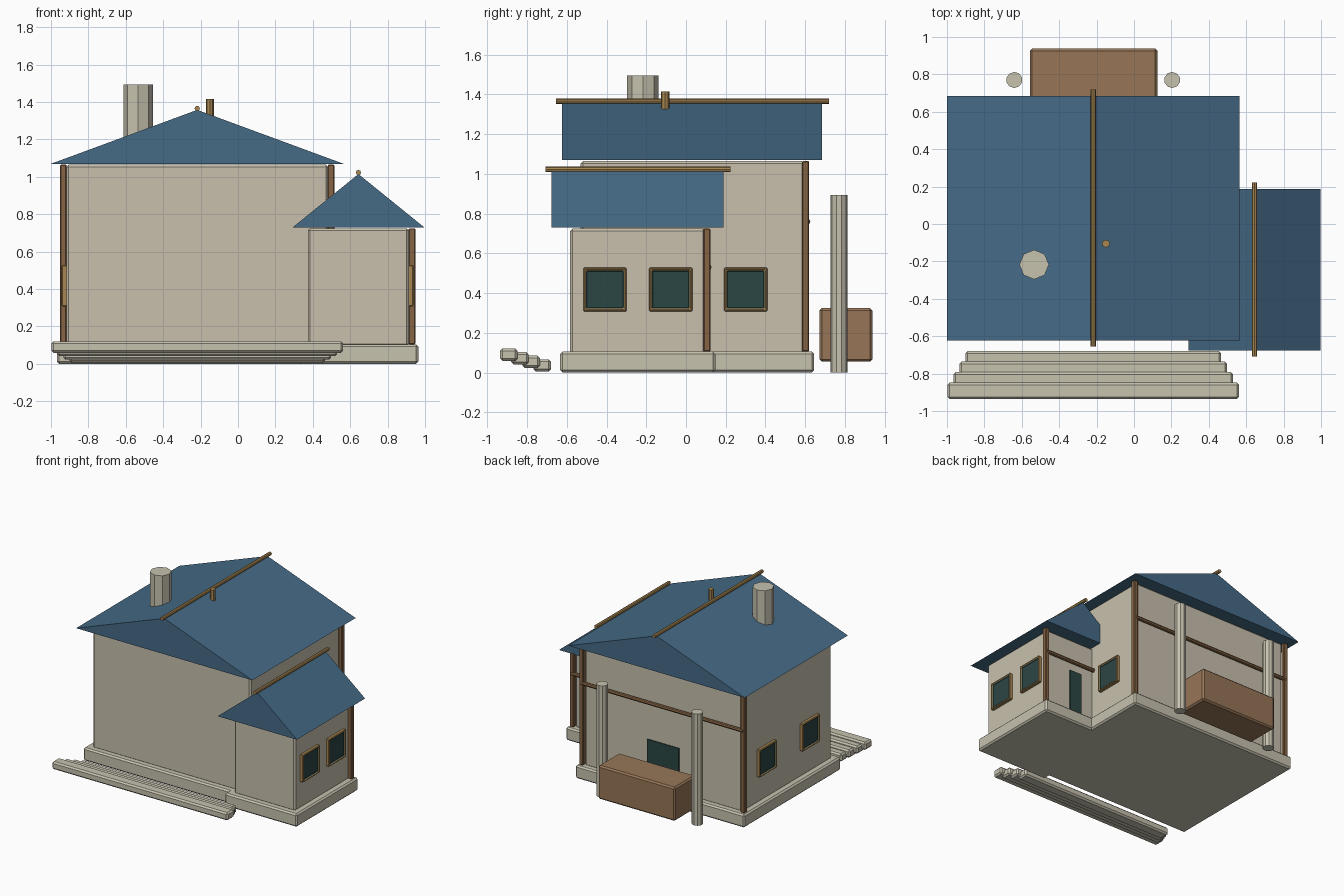
import bpy
import bmesh
from mathutils import Vector

if "Cube" in bpy.data.objects:
    bpy.data.objects.remove(bpy.data.objects["Cube"], do_unlink=True)


def material(name, rgb):
    m = bpy.data.materials.new(name)
    m.use_nodes = True
    m.diffuse_color = (*rgb, 1)
    m.node_tree.nodes["Principled BSDF"].inputs["Base Color"].default_value = (*rgb, 1)
    return m


PLASTER = material("plaster", (0.58, 0.53, 0.42))
STONE = material("stone", (0.57, 0.54, 0.43))
ROOF = material("blue roof", (0.06, 0.145, 0.24))
CRATE = material("crate wood", (0.31, 0.18, 0.095))
TIMBER = material("dark timber", (0.24, 0.13, 0.06))
TRIM = material("golden trim", (0.39, 0.24, 0.085))
GLASS = material("dark glass", (0.024, 0.061, 0.058))


def finish(name, bm, *mats):
    mesh = bpy.data.meshes.new(name)
    bmesh.ops.recalc_face_normals(bm, faces=bm.faces)
    bm.to_mesh(mesh)
    bm.free()
    for m in mats:
        mesh.materials.append(m)
    ob = bpy.data.objects.new(name, mesh)
    bpy.context.collection.objects.link(ob)
    return ob


def bevel(ob, width):
    mod = ob.modifiers.new("edge", "BEVEL")
    mod.width = width
    mod.segments = 1
    return ob


def box_mesh(xs, ys, zs):
    bm = bmesh.new()
    bmesh.ops.create_cube(bm, size=1)
    for v in bm.verts:
        v.co = Vector(r[0] if c < 0 else r[1] for c, r in zip(v.co, (xs, ys, zs)))
    return bm


def box(name, xs, ys, zs, mat, edge=0.0):
    ob = finish(name, box_mesh(xs, ys, zs), mat)
    return bevel(ob, edge) if edge else ob


def rod(name, start, end, radius, mat, sides=8):
    start, end = Vector(start), Vector(end)
    axis = end - start
    bm = bmesh.new()
    bmesh.ops.create_cone(bm, cap_ends=True, segments=sides, radius1=radius,
                          radius2=radius, depth=axis.length)
    turn = Vector((0, 0, 1)).rotation_difference(axis).to_matrix()
    for v in bm.verts:
        v.co = turn @ v.co + (start + end) / 2
    return finish(name, bm, mat)


def gable_roof(name, cx, half, ys, eave, peak):
    bm = bmesh.new()
    ends = [[bm.verts.new((x, y, z)) for x, z in
             ((cx - half, eave), (cx + half, eave), (cx, peak))] for y in ys]
    for ring in ends:
        bm.faces.new(ring)
    for i in range(3):
        j = (i + 1) % 3
        bm.faces.new((ends[0][i], ends[0][j], ends[1][j], ends[1][i]))
    return finish(name, bm, ROOF)


def window(name, wall_x, side, y):
    """Framed pane on a side wall, set back inside its frame."""
    xs = sorted((wall_x - side * 0.01, wall_x + side * 0.025))
    bm = box_mesh(xs, (y - 0.109, y + 0.109), (0.308, 0.528))
    bm.normal_update()
    front = max(bm.faces, key=lambda f: f.normal.x * side)
    bmesh.ops.inset_region(bm, faces=[front], thickness=0.02)
    pane = bmesh.ops.extrude_discrete_faces(bm, faces=[front])["faces"][0]
    for v in pane.verts:
        v.co.x -= side * 0.01
    pane.material_index = 1
    bevel(finish(name, bm, TRIM, GLASS), 0.005)


def block(name, cx, half, ys, wall_top, roof_half, peak, rail_z, post_sides):
    """One volume of the house: base, walls, roof, ridge and rear timbers."""
    front, back = ys
    xs = (cx - half, cx + half)
    base = 0.105
    box(name + "_foundation", (xs[0] - 0.05, xs[1] + 0.05),
        (front - 0.05, back + 0.05), (0, base), STONE, 0.012)
    box(name + "_walls", xs, ys, (base - 0.01, wall_top), PLASTER, 0.012)
    gable_roof(name + "_roof", cx, roof_half, (front - 0.093, back + 0.09),
               wall_top + 0.005, peak)
    rod(name + "_ridge_pole", (cx, front - 0.125, peak + 0.008),
        (cx, back + 0.125, peak + 0.008), 0.014, TRIM)
    for side in post_sides:
        x, y = cx + side * (half + 0.016), back + 0.007
        box(f"{name}_corner_post_{'left' if side > 0 else 'right'}",
            (x - 0.018, x + 0.018), (y - 0.018, y + 0.018),
            (base, wall_top), TIMBER, 0.005)
    rod(name + "_rear_rail", (xs[0] - 0.02, back + 0.016, rail_z),
        (xs[1] + 0.02, back + 0.016, rail_z), 0.015, TIMBER)
    box(name + "_rear_door", (cx - half * 0.2, cx + half * 0.2),
        (back - 0.01, back + 0.009), (base, 0.46), GLASS)


# House volumes
MAIN_X, WING_X = -0.218, 0.644
block("main", MAIN_X, 0.70, (-0.53, 0.595), 1.065, 0.782, 1.358, 0.76, (-1, 1))
block("wing", WING_X, 0.27, (-0.583, 0.098), 0.725, 0.352, 1.015, 0.53, (1,))

# Side windows
for i, y in enumerate((-0.408, -0.077)):
    window(f"wing_window_{i + 1}", WING_X + 0.27, 1, y)
window("main_window_left", MAIN_X + 0.70, 1, 0.30)
for i, y in enumerate((-0.245, 0.30)):
    window(f"main_window_right_{i + 1}", MAIN_X - 0.70, -1, y)

# Chimney and vent pipe
rod("chimney", (-0.534, -0.217, 1.15), (-0.534, -0.217, 1.495), 0.079, STONE)
rod("vent_pipe", (-0.15, -0.105, 1.3), (-0.15, -0.105, 1.415), 0.021, TRIM)

# Front steps
for i in range(4):
    half, y, z = 0.78 - i * 0.032, -0.892 + i * 0.056, 0.09 - i * 0.018
    box(f"front_step_{i + 1}", (MAIN_X - half, MAIN_X + half),
        (y - 0.044, y + 0.044), (z - 0.031, z + 0.031), STONE, 0.012)

# Rear crate and free-standing columns
box("rear_crate", (-0.557, 0.125), (0.672, 0.938), (0.055, 0.325), CRATE, 0.012)
for side, label in ((-1, "right"), (1, "left")):
    x = MAIN_X + side * 0.422
    rod("rear_column_" + label, (x, 0.77, 0), (x, 0.77, 0.895), 0.043, STONE, 10)
